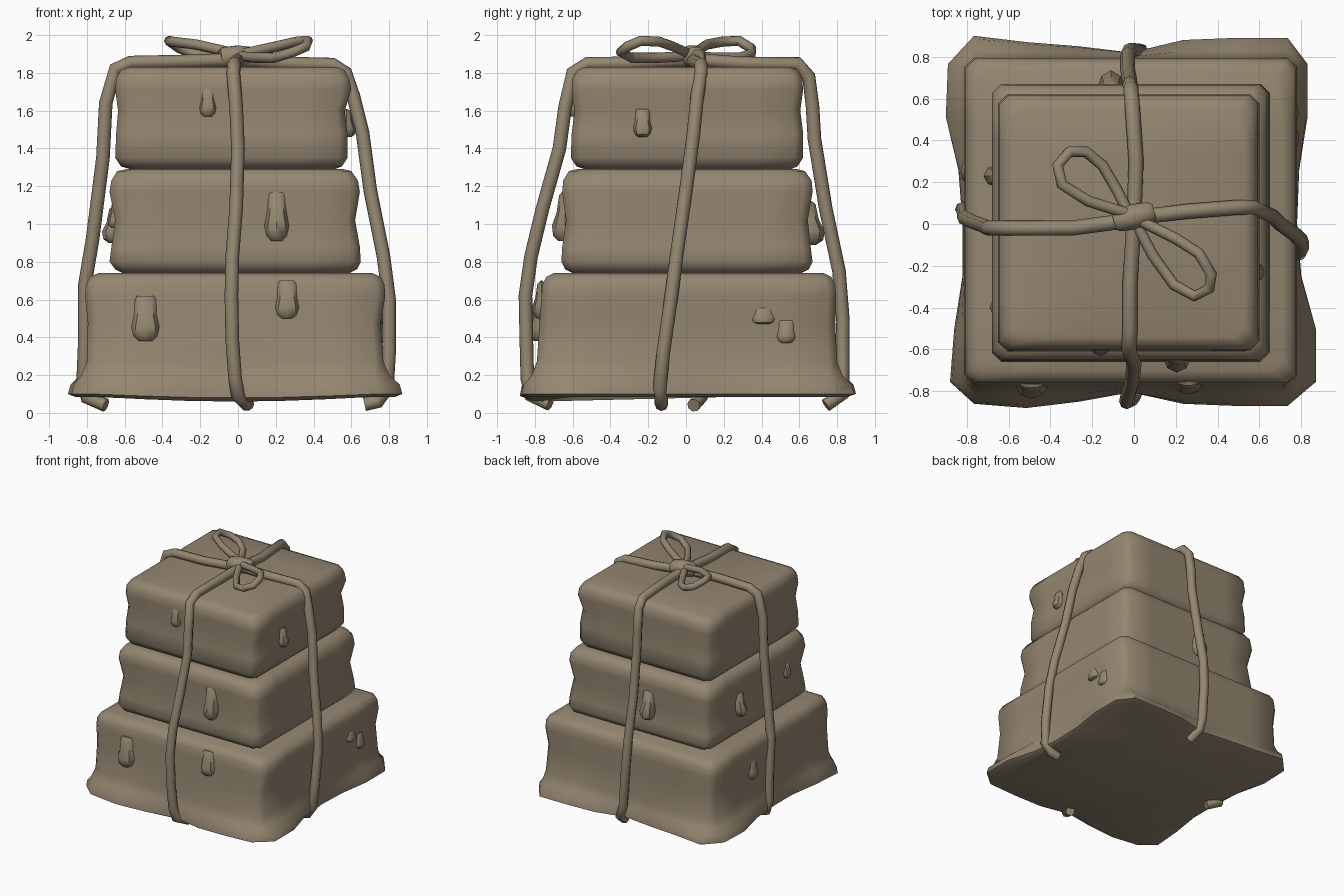
import bpy, bmesh, math
from mathutils import Vector, Matrix

if "Cube" in bpy.data.objects:
    bpy.data.objects.remove(bpy.data.objects["Cube"])

clay = bpy.data.materials.new("tan_clay")
clay.diffuse_color = (0.30, 0.24, 0.165, 1)
clay.use_nodes = True
clay.node_tree.nodes["Principled BSDF"].inputs["Base Color"].default_value = clay.diffuse_color


def finish(ob, angle=50):
    ob.data.materials.clear()
    ob.data.materials.append(clay)
    bpy.ops.object.select_all(action='DESELECT')
    ob.select_set(True)
    bpy.context.view_layer.objects.active = ob
    bpy.ops.object.shade_smooth_by_angle(angle=math.radians(angle))


def loft(name, rings, angle=50):
    """Skin a stack of closed rings and cap both ends."""
    bm = bmesh.new()
    vs = [[bm.verts.new(p) for p in r] for r in rings]
    n = len(vs[0])
    for a, b in zip(vs, vs[1:]):
        for i in range(n):
            j = (i + 1) % n
            bm.faces.new((a[i], a[j], b[j], b[i]))
    bm.faces.new(vs[0][::-1])
    bm.faces.new(vs[-1])
    bmesh.ops.recalc_face_normals(bm, faces=bm.faces)
    me = bpy.data.meshes.new(name)
    bm.to_mesh(me)
    bm.free()
    ob = bpy.data.objects.new(name, me)
    bpy.context.collection.objects.link(ob)
    finish(ob, angle)
    return ob


# outward flare of the hem: south, east, north, west, walking counter-clockwise
FLARE = ((.06, .08, .05, .005, .06, .07, .07), (.09, .09, .02, 0, .01, .05, .05),
         (.08, .08, .07, .01, .04, .06, .09), (.08, .09, .03, .01, .01, .05, .07))


def ring(x0, x1, y0, y1, z, c=.045, flare=0, sag=0):
    """Rectangle with cut corners, seven points per side."""
    corners = [Vector(p) for p in ((x0, y0), (x1, y0), (x1, y1), (x0, y1))]
    pts = []
    for s in range(4):
        a, b = corners[s], corners[(s + 1) % 4]
        d = (b - a).normalized()
        out = Vector((d.y, -d.x))
        for i in range(7):
            p = (a + d * c).lerp(b - d * c, i / 6) + out * FLARE[s][i] * flare
            drop = sag * math.sin(math.pi * i / 6) if s == 0 else 0
            pts.append((p.x, p.y, z - drop))
    return pts


# three stacked, softly bevelled blocks
loft("bottom_block", [
    ring(-.79, .76, -.77, .78, .085, flare=.8, sag=.025),
    ring(-.81, .78, -.80, .81, .10, flare=1, sag=.02),
    ring(-.81, .78, -.80, .81, .15, flare=.85),
    ring(-.81, .775, -.795, .805, .20, flare=.3),
    ring(-.80, .77, -.79, .80, .27),
    ring(-.795, .755, -.775, .79, .48),
    ring(-.81, .78, -.765, .795, .62),
    ring(-.805, .775, -.76, .79, .68),
    ring(-.785, .755, -.74, .77, .72),
    ring(-.74, .71, -.70, .73, .74)])
loft("middle_block", [
    ring(-.59, .57, -.58, .59, .73),
    ring(-.65, .63, -.64, .65, .76),
    ring(-.68, .65, -.66, .67, .80),
    ring(-.67, .645, -.655, .66, .88),
    ring(-.65, .62, -.635, .645, 1.02),
    ring(-.68, .645, -.655, .67, 1.17),
    ring(-.67, .635, -.65, .665, 1.23),
    ring(-.64, .60, -.62, .63, 1.28),
    ring(-.59, .56, -.58, .59, 1.29)])
loft("top_block", [
    ring(-.55, .50, -.52, .54, 1.285),
    ring(-.62, .55, -.58, .59, 1.305),
    ring(-.65, .58, -.61, .62, 1.35),
    ring(-.645, .58, -.605, .62, 1.48),
    ring(-.635, .565, -.59, .605, 1.60),
    ring(-.65, .60, -.605, .62, 1.71),
    ring(-.645, .59, -.60, .615, 1.77),
    ring(-.62, .565, -.575, .59, 1.815),
    ring(-.58, .53, -.54, .55, 1.83)])


def rope(name, pts, r=.036, closed=False):
    cu = bpy.data.curves.new(name, 'CURVE')
    cu.dimensions = '3D'
    cu.bevel_depth = r
    cu.bevel_resolution = 2
    cu.use_fill_caps = True
    sp = cu.splines.new('POLY')
    sp.points.add(len(pts) - 1)
    for p, co in zip(sp.points, pts):
        p.co = (*co, 1)
    sp.use_cyclic_u = closed
    ob = bpy.data.objects.new(name, cu)
    bpy.context.collection.objects.link(ob)
    bpy.ops.object.select_all(action='DESELECT')
    ob.select_set(True)
    bpy.context.view_layer.objects.active = ob
    bpy.ops.object.convert(target='MESH')
    finish(bpy.context.view_layer.objects.active)


# four strands running from the knot down over each side and hooking under
rope("front_rope", [(0, .02, 1.87), (-.02, -.3, 1.85), (-.02, -.52, 1.85), (-.025, -.60, 1.80),
     (-.01, -.64, 1.62), (0, -.67, 1.40), (-.01, -.76, 1.08), (-.03, -.82, .83), (-.035, -.85, .62),
     (-.03, -.845, .38), (-.015, -.84, .18), (.0, -.82, .09), (.045, -.72, .045)])
rope("back_rope", [(0, .03, 1.87), (.01, .3, 1.85), (-.01, .59, 1.85), (-.015, .65, 1.78),
     (-.02, .67, 1.62), (-.02, .68, 1.45), (-.03, .74, 1.08), (-.03, .81, .75),
     (-.02, .83, .5), (0, .83, .2), (.03, .83, .10), (.05, .74, .04)])
rope("left_rope", [(0, .02, 1.87), (-.3, -.02, 1.86), (-.57, -.02, 1.855), (-.65, -.02, 1.82),
     (-.70, -.02, 1.64), (-.715, -.01, 1.35), (-.77, .01, .92), (-.81, .03, .68),
     (-.81, .05, .4), (-.82, .07, .17), (-.80, .08, .08), (-.70, .04, .04)])
rope("right_rope", [(0, .03, 1.87), (.25, .06, 1.85), (.50, .08, 1.845), (.57, .08, 1.80),
     (.61, .06, 1.68), (.66, .04, 1.48), (.70, 0, 1.18), (.77, -.05, .83),
     (.80, -.08, .6), (.80, -.12, .32), (.79, -.14, .13), (.74, -.13, .06), (.67, -.13, .045)])

# bow loops and knot
rope("left_bow_loop", [(-.02, .04, 1.89), (-.08, .16, 1.88), (-.15, .28, 1.88), (-.23, .345, 1.90),
     (-.31, .345, 1.93), (-.365, .28, 1.97), (-.345, .19, 1.965), (-.22, .11, 1.95), (0, .04, 1.90)], .027)
rope("right_bow_loop", [(.02, .02, 1.90), (.2, -.07, 1.94), (.31, -.14, 1.965), (.37, -.24, 1.97),
     (.36, -.31, 1.94), (.29, -.345, 1.91), (.19, -.29, 1.88), (.09, -.15, 1.88), (0, .02, 1.89)], .027)
turn = Matrix.Translation((0, .035, 1.885)) @ Matrix.Rotation(math.radians(15), 4, 'Z')
knot = []
for x, k in ((-.10, .6), (-.08, .85), (0, 1), (.08, .85), (.10, .6)):
    knot.append([turn @ Vector((x, .065 * k * math.cos(a), .065 * k * math.sin(a)))
                 for a in [math.pi * i / 4 + .39 for i in range(8)]])
loft("knot", knot)


def drip(name, side, u, w, z0, z1, wall, depth=.05):
    """Teardrop hanging on a wall: narrow waist above a bulging end."""
    spin = Matrix.Rotation({'front': 0, 'right': 1, 'back': 2, 'left': 3}[side] * math.pi / 2, 4, 'Z')
    along = u if side in ('front', 'right') else -u
    rings = []
    for t, kw, kd in ((0, .5, .5), (.1, .85, .9), (.3, 1, 1), (.55, .8, .65), (.9, .75, .45), (1, .6, .1)):
        rings.append([spin @ Vector((along + w / 2 * kw * math.cos(a),
                                     -wall - depth * kd * math.sin(a), z0 + (z1 - z0) * t))
                      for a in [math.pi * i / 4 for i in range(8)]])
    loft(name, rings, 40)


drip("front_drip_low_left", 'front', -.49, .15, .38, .62, .775, .06)
drip("front_drip_low_right", 'front', .26, .13, .50, .70, .765)
drip("front_drip_middle", 'front', .205, .13, .91, 1.18, .64, .07)
drip("front_drip_top", 'front', -.16, .09, 1.57, 1.73, .59, .04)
drip("right_drip_top", 'right', -.23, .10, 1.46, 1.61, .575)
drip("right_drip_low_a", 'right', .41, .12, .47, .56, .76, .03)
drip("right_drip_low_b", 'right', .53, .10, .37, .49, .76, .03)
drip("back_drip_middle", 'back', -.11, .13, .89, 1.13, .645, .09)
drip("left_drip_middle_a", 'left', .23, .11, .90, 1.10, .65, .07)
drip("left_drip_middle_b", 'left', -.40, .08, .98, 1.12, .65, .04)
drip("left_drip_low", 'left', .25, .11, .42, .58, .795, .035)
